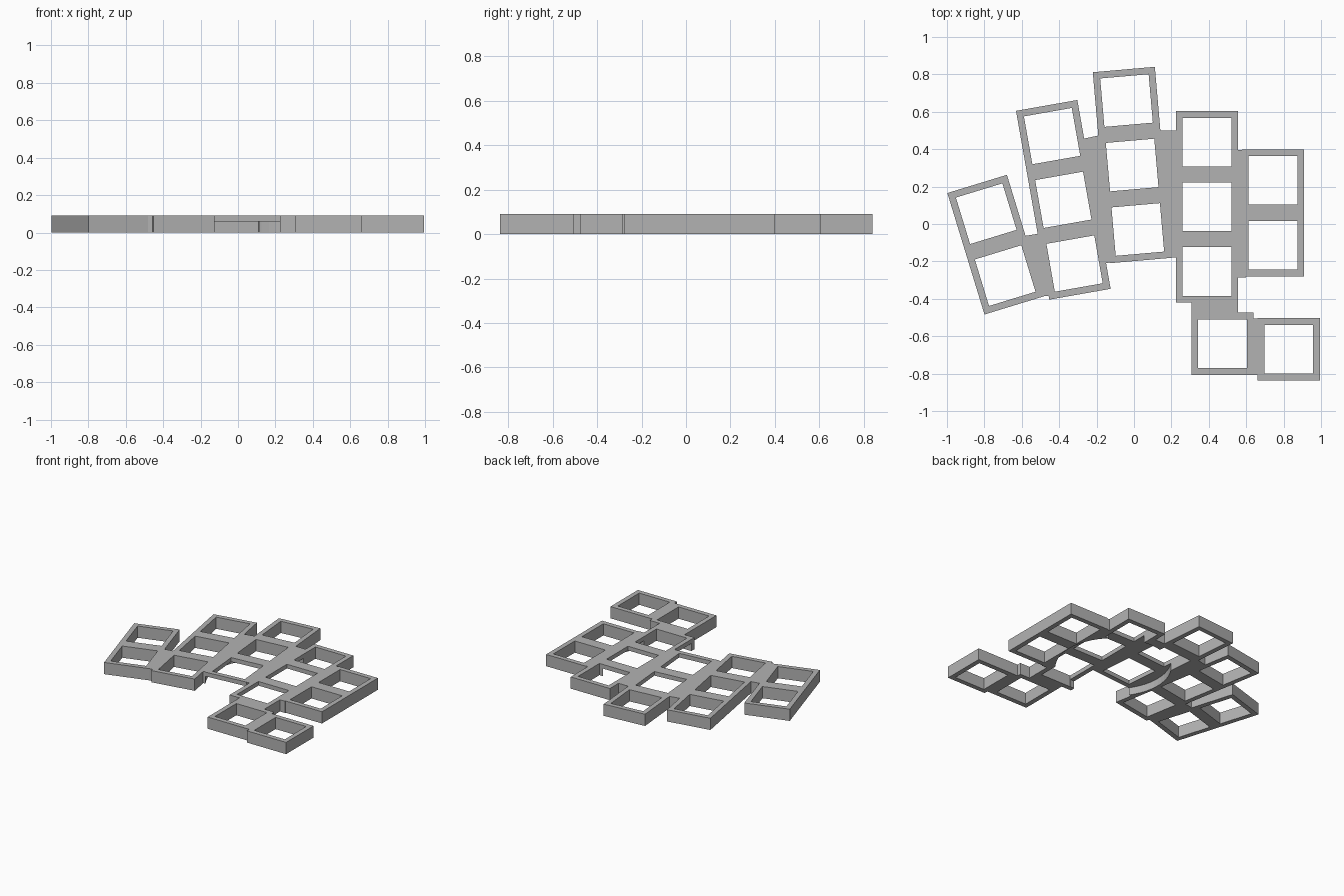
import bpy, bmesh, math
from mathutils import Matrix, Vector

cube = bpy.data.objects.get("Cube")
if cube:
    bpy.data.objects.remove(cube, do_unlink=True)

THICK, UNIT, HOLE, PITCH = 0.09, 0.333, 0.26, 0.346

grey = bpy.data.materials.new("mid grey")
grey.use_nodes = True
colour = (0.45, 0.45, 0.45, 1)
grey.diffuse_color = colour
grey.node_tree.nodes["Principled BSDF"].inputs["Base Color"].default_value = colour


def prism(name, points, low=0, high=THICK):
    """Upright solid over a counter-clockwise outline."""
    bm = bmesh.new()
    face = bm.faces.new([bm.verts.new((x, y, low)) for x, y in points])
    top = bmesh.ops.extrude_face_region(bm, geom=[face])["geom"]
    bmesh.ops.translate(bm, vec=(0, 0, high - low),
                        verts=[v for v in top if isinstance(v, bmesh.types.BMVert)])
    bmesh.ops.recalc_face_normals(bm, faces=bm.faces)
    mesh = bpy.data.meshes.new(name)
    bm.to_mesh(mesh)
    bm.free()
    obj = bpy.data.objects.new(name, mesh)
    bpy.context.collection.objects.link(obj)
    mesh.materials.append(grey)
    return obj


def rect(centre, width, depth, angle):
    turn = Matrix.Rotation(angle, 2)
    return [centre + turn @ Vector((sx * width / 2, sy * depth / 2))
            for sx, sy in ((-1, -1), (1, -1), (1, 1), (-1, 1))]


def box(x0, x1, y0, y1):
    return [(x0, y0), (x1, y0), (x1, y1), (x0, y1)]


# Key columns: x and y of the top key, tilt in degrees, key count
columns = [
    (-0.79, 0.055, 17, 2),
    (-0.438, 0.47, 10, 3),
    (-0.04, 0.66, 5, 3),
    (0.39, 0.438, 0, 3),
    (0.743, 0.233, 0, 2),
    (0.473, -0.64, 0, 1),
    (0.828, -0.67, 0, 1),
]
solids, cutters = [], []
for x, y, tilt, count in columns:
    angle = math.radians(tilt)
    down = Vector((math.sin(angle), -math.cos(angle))) * PITCH
    first = Vector((x, y))
    middle = first + down * (count - 1) / 2
    solids.append(prism("key_column", rect(middle, UNIT, UNIT + PITCH * (count - 1), angle)))
    for i in range(count):
        cutters.append(prism("key_hole", rect(first + down * i, HOLE, HOLE, angle), -0.1, 0.2))

# Webs that join neighbouring columns
webs = [
    [(-0.5, -0.385), (-0.44, -0.385), (-0.5, -0.05), (-0.62, -0.07)],
    [(-0.2, -0.215), (-0.12, -0.205), (-0.18, 0.475), (-0.3, 0.45)],
    box(0.1, 0.25, -0.18, 0.5),
    box(0.53, 0.6, -0.285, 0.395),
    box(0.307, 0.556, -0.5, -0.4),
    box(0.62, 0.68, -0.806, -0.504),
]
solids += [prism("web", outline) for outline in webs]

# Shallow round recess in the underside
circle = [(0.205 + 0.405 * math.cos(a), 0.02 + 0.405 * math.sin(a))
          for a in (math.tau * i / 64 for i in range(64))]
cutters.append(prism("round_recess", circle, -0.1, 0.058))

# Fuse everything into one plate, then cut holes and recess
plate = solids[0]
plate.name = "key_plate"
for operation, parts in (("UNION", solids[1:]), ("DIFFERENCE", cutters)):
    for part in parts:
        mod = plate.modifiers.new(part.name, "BOOLEAN")
        mod.operation, mod.object, mod.solver = operation, part, "EXACT"

result = bpy.data.meshes.new_from_object(
    plate.evaluated_get(bpy.context.evaluated_depsgraph_get()))
plate.modifiers.clear()
plate.data = result
result.name = "key_plate"
for part in solids[1:] + cutters:
    bpy.data.objects.remove(part, do_unlink=True)
